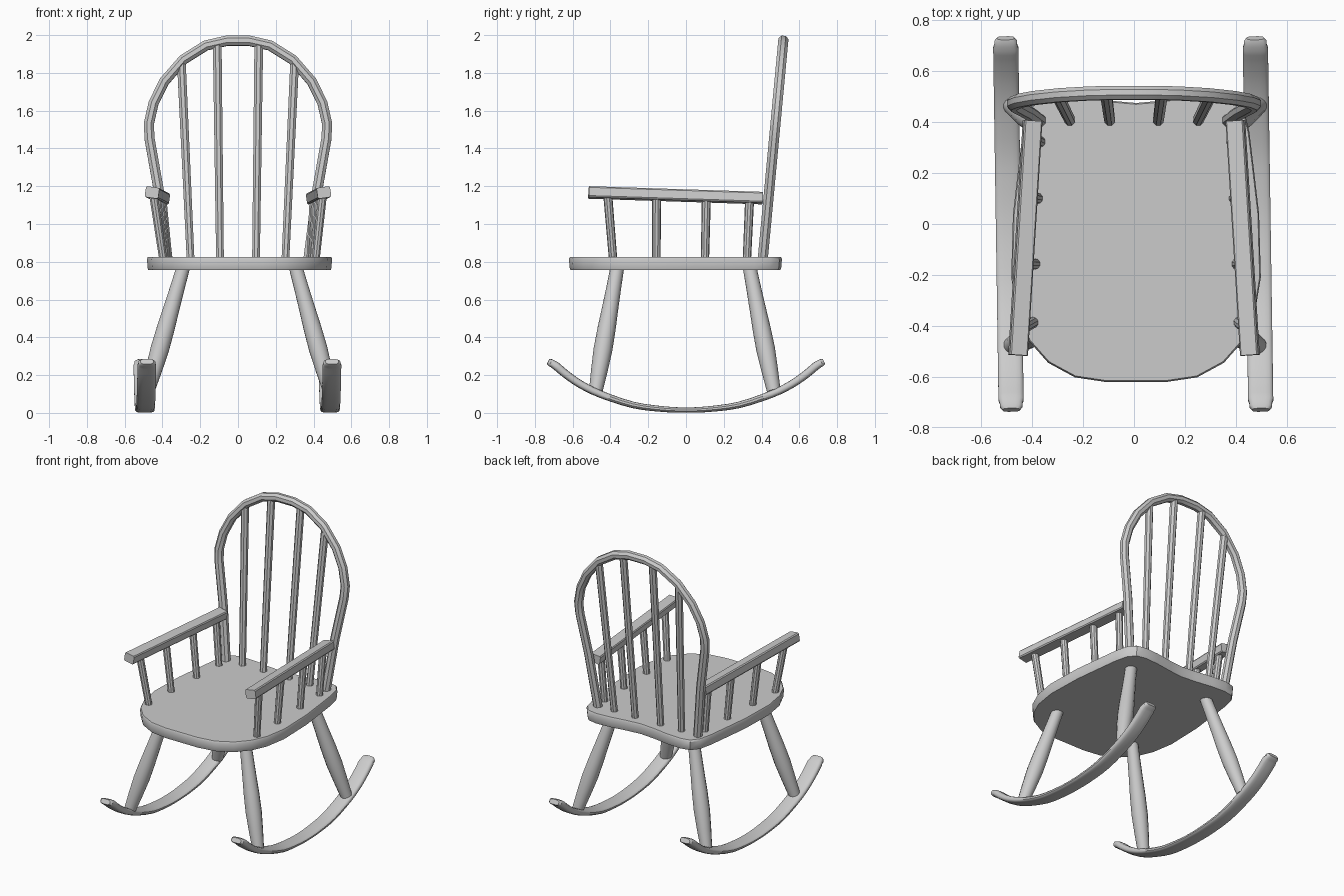
import bpy, bmesh
from math import cos, sin, pi, radians
from mathutils import Vector

cube = bpy.data.objects.get("Cube")
if cube:
    bpy.data.objects.remove(cube, do_unlink=True)

wood = bpy.data.materials.new("plain grey")
wood.use_nodes = True
GREY = (0.6, 0.6, 0.6, 1)
wood.diffuse_color = GREY
wood.node_tree.nodes["Principled BSDF"].inputs["Base Color"].default_value = GREY


def finish(name, bm):
    bmesh.ops.recalc_face_normals(bm, faces=bm.faces)
    mesh = bpy.data.meshes.new(name)
    bm.to_mesh(mesh)
    bm.free()
    mesh.materials.append(wood)
    obj = bpy.data.objects.new(name, mesh)
    bpy.context.collection.objects.link(obj)
    bpy.ops.object.select_all(action="DESELECT")
    obj.select_set(True)
    bpy.context.view_layer.objects.active = obj
    bpy.ops.object.shade_smooth_by_angle(angle=radians(35))
    return obj


def ring(sides):
    """Unit cross-section with a flat side down."""
    return [(cos((i + 0.5) * 2 * pi / sides), sin((i + 0.5) * 2 * pi / sides))
            for i in range(sides)]


def sweep(name, path, sizes, section, side=None):
    """Carry a section along a path; sizes are (half width, half height).
    With side given, the width always lies along that direction."""
    bm = bmesh.new()
    path = [Vector(p) for p in path]
    rings = []
    for i, p in enumerate(path):
        t = (path[min(i + 1, len(path) - 1)] - path[max(i - 1, 0)]).normalized()
        u = Vector(side or (1, 0, 0))
        u = (u - t * u.dot(t)).normalized()
        v = t.cross(u)
        w, h = sizes[i]
        rings.append([bm.verts.new(p + u * (a * w) + v * (b * h)) for a, b in section])
    n = len(section)
    for r0, r1 in zip(rings, rings[1:]):
        for j in range(n):
            bm.faces.new((r0[j], r0[(j + 1) % n], r1[(j + 1) % n], r1[j]))
    bm.faces.new(rings[0])
    bm.faces.new(rings[-1])
    return finish(name, bm)


def rod(name, a, b, radii, sides):
    a, b = Vector(a), Vector(b)
    steps = len(radii) - 1
    path = [a.lerp(b, i / steps) for i in range(steps + 1)]
    return sweep(name, path, [(r, r) for r in radii], ring(sides))


def smooth_path(points, cuts):
    """Catmull-Rom curve through the points."""
    pts = [Vector(p) for p in points]
    pts = [2 * pts[0] - pts[1]] + pts + [2 * pts[-1] - pts[-2]]
    out = []
    for p0, p1, p2, p3 in zip(pts, pts[1:], pts[2:], pts[3:]):
        for k in range(cuts):
            t = k / cuts
            out.append(0.5 * (2 * p1 + (p2 - p0) * t + (2 * p0 - 5 * p1 + 4 * p2 - p3) * t * t
                              + (3 * p1 - p0 - 3 * p2 + p3) * t ** 3))
    return out + [pts[-2]]


MID = 0.008  # centre line of the chair


# Seat: half outline from the front centre round to the back centre
half = [(0.12, -0.62), (0.24, -0.602), (0.345, -0.545), (0.42, -0.46), (0.465, -0.36),
        (0.49, -0.21), (0.483, 0.04), (0.462, 0.22), (0.445, 0.36), (0.425, 0.445),
        (0.385, 0.495), (0.32, 0.508), (0.22, 0.502), (0.1, 0.484)]
outline = half + [(0, 0.475)] + [(-x, y) for x, y in reversed(half)]
bm = bmesh.new()
levels = []
for z, k in ((0.756, 0.985), (0.768, 0.993), (0.815, 1), (0.826, 0.99)):
    levels.append([bm.verts.new((MID + x * k, -0.055 + (y + 0.055) * k, z)) for x, y in outline])
for lo, hi in zip(levels, levels[1:]):
    for j in range(len(lo)):
        m = (j + 1) % len(lo)
        bm.faces.new((lo[j], lo[m], hi[m], hi[j]))
bm.faces.new(levels[0])
bm.faces.new(levels[-1])
finish("seat", bm)


# Back hoop and spindles lie on one plane that leans backwards
def lean(x, z):
    return (x, 0.405 + (z - 0.8) * 0.094, z)


side_arc = [(0.37, 0.79), (0.42, 1.18), (0.468, 1.45), (0.472, 1.53), (0.447, 1.64),
            (0.39, 1.755), (0.29, 1.87), (0.17, 1.945), (0.06, 1.97)]
arc = side_arc + [(-x, z) for x, z in reversed(side_arc)]
sweep("back_hoop", [lean(x, z) for x, z in arc], [(0.029, 0.029)] * len(arc), ring(8),
      side=(0, 1, -0.094))
for s, label in ((1, "left"), (-1, "right")):
    for kind, low, high, top in (("inner", 0.095, 0.11, 1.955), ("outer", 0.25, 0.3, 1.86)):
        rod(f"{label}_{kind}_back_spindle", lean(s * low, 0.79), lean(s * high, top),
            [0.022, 0.025], 8)


for s, label in ((1, "left"), (-1, "right")):
    # Armrest
    def arm_point(y):
        f = (y + 0.515) / 0.92
        return Vector((s * (0.455 - 0.057 * f), y, 1.167 - 0.03 * f))

    box = [(1, -0.75), (1, 0.75), (0.85, 1), (-0.85, 1), (-1, 0.75), (-1, -0.75),
           (-0.85, -1), (0.85, -1)]
    sweep(f"{label}_armrest", [arm_point(-0.515), arm_point(0.405)],
          [(0.036, 0.029)] * 2, box, side=(1, 0, -0.15 * -s))

    # Armrest spindles
    for i, (low_y, high_y, x) in enumerate(((-0.385, -0.415, 0.402), (-0.157, -0.155, 0.395),
                                            (0.1, 0.108, 0.385), (0.322, 0.337, 0.375))):
        rod(f"{label}_arm_spindle_{i + 1}", (s * x + MID, low_y, 0.8), arm_point(high_y),
            [0.022, 0.024], 10)

    # Turned legs, swelling towards the foot
    for end, top_y, foot_y in (("front", -0.362, -0.478), ("back", 0.335, 0.465)):
        rod(f"{label}_{end}_leg", (s * 0.295 + MID, top_y, 0.78),
            (s * 0.482 + MID * 0.5, foot_y, 0.115),
            [0.036, 0.039, 0.043, 0.048, 0.05, 0.044, 0.036], 14)

    # Rocker, slightly turned in plan, with upswept ends
    bow = [(0.73, 0.272), (0.69, 0.25), (0.64, 0.208), (0.56, 0.152), (0.45, 0.098),
           (0.28, 0.042), (0.12, 0.02)]
    bow = [(-y, z) for y, z in bow] + [(0, 0.015)] + [(y, z) for y, z in reversed(bow)]
    centre = s * 0.49 - 0.003
    path = smooth_path([(centre - 0.015 * y, y, z) for y, z in bow], 3)
    sizes = []
    for p in path:
        d = abs(p.y) / 0.73
        tip = 0.68 if d > 0.985 else 0.9 if d > 0.955 else 1
        sizes.append((0.05 * tip, (0.014 + 0.009 * d) * tip))
    plank = [(cos(a) * abs(cos(a)) ** -0.4, sin(a) * abs(sin(a)) ** -0.3)
             for a in ((i + 0.5) * pi / 8 for i in range(16))]
    sweep(f"{label}_rocker", path, sizes, plank, side=(1, 0, 0))
